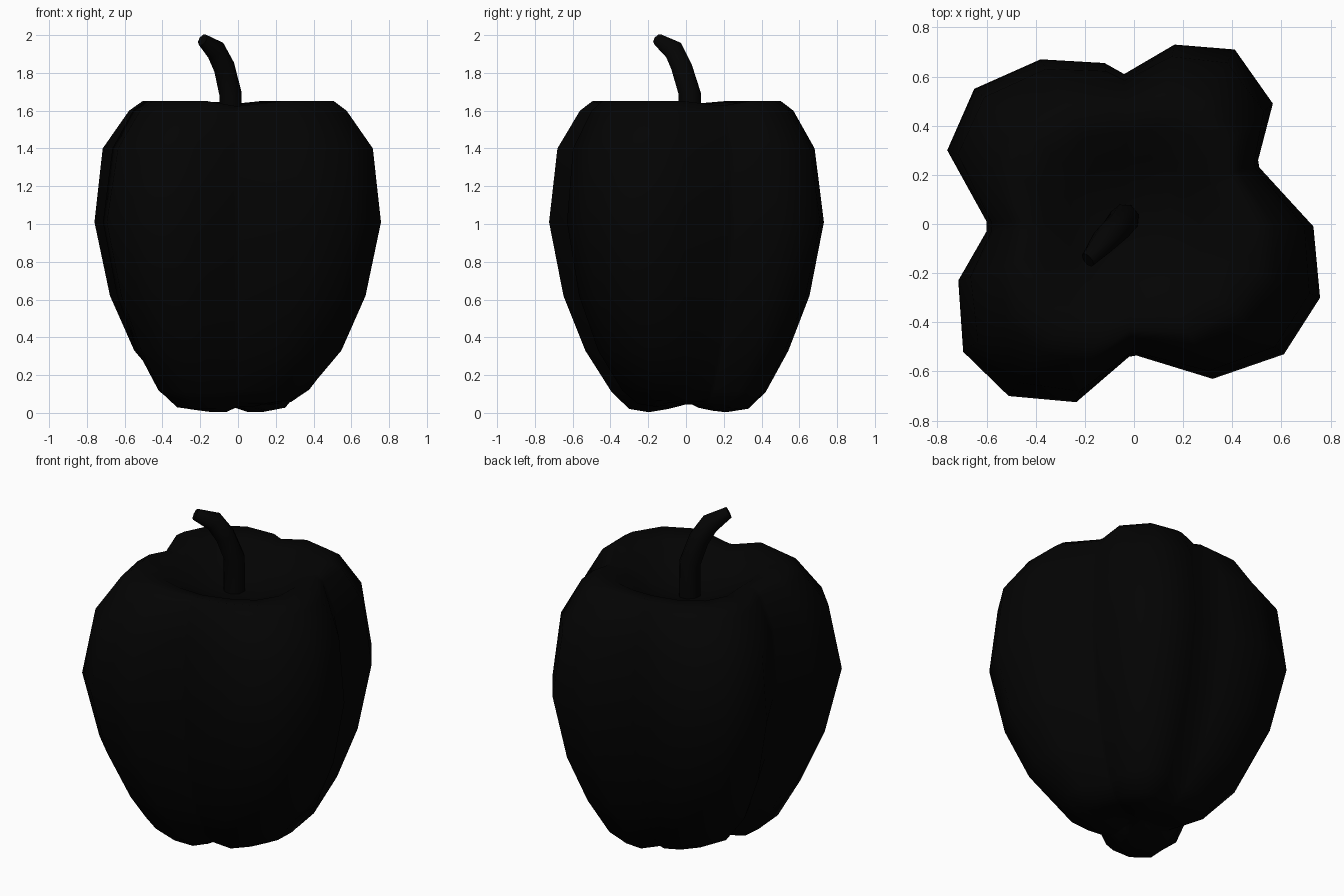
import bpy, bmesh, math
from mathutils import Vector

if "Cube" in bpy.data.objects:
    bpy.data.objects.remove(bpy.data.objects["Cube"])

mat = bpy.data.materials.new("near black")
mat.diffuse_color = (0.001, 0.001, 0.001, 1)
mat.use_nodes = True
mat.node_tree.nodes["Principled BSDF"].inputs["Base Color"].default_value = mat.diffuse_color


def skin(name, rings, start=None, end=None):
    """Bridge rings of points, closing each end with a fan or a cap."""
    bm = bmesh.new()
    vr = [[bm.verts.new(p) for p in ring] for ring in rings]
    n = len(vr[0])
    for a, b in zip(vr, vr[1:]):
        for i in range(n):
            j = (i + 1) % n
            bm.faces.new((a[i], a[j], b[j], b[i]))
    for ring, tip in ((vr[0], start), (vr[-1], end)):
        if tip is None:
            bm.faces.new(ring)
        else:
            c = bm.verts.new(tip)
            for i in range(n):
                bm.faces.new((ring[i], ring[(i + 1) % n], c))
    bmesh.ops.recalc_face_normals(bm, faces=bm.faces)
    me = bpy.data.meshes.new(name)
    bm.to_mesh(me)
    bm.free()
    me.materials.append(mat)
    ob = bpy.data.objects.new(name, me)
    bpy.context.collection.objects.link(ob)
    bpy.context.view_layer.objects.active = ob
    ob.select_set(True)
    bpy.ops.object.shade_smooth_by_angle(angle=math.radians(60))
    ob.select_set(False)
    return ob


# Lobed cross-section at the widest height
outline = [(.73, -.01), (.51, .23), (.505, .26), (.565, .49), (.41, .71), (.165, .73),
           (-.04, .61), (-.12, .655), (-.38, .67), (-.65, .55), (-.76, .30), (-.60, .01),
           (-.60, -.03), (-.715, -.23), (-.695, -.52), (-.51, -.70), (-.235, -.725),
           (-.02, -.54), (.01, -.535), (.32, -.63), (.61, -.53), (.757, -.30)]

# Height, scale, lobe strength, groove offset, diagonal widening, diagonal lift
levels = [(.02, .13, .5, .01, .1, .04), (.003, .27, .8, .02, .12, .05),
          (.02, .41, .8, .02, .11, .045), (.11, .54, .85, .01, .075, .015),
          (.33, .735, .9, 0, .01, 0), (.62, .895, .95, 0, 0, 0), (1.01, 1, 1, 0, 0, 0),
          (1.40, .94, .9, 0, -.01, 0), (1.60, .775, .7, -.01, 0, 0),
          (1.65, .685, .6, -.025, 0, 0), (1.63, .53, .5, -.025, 0, 0),
          (1.555, .36, .4, -.02, 0, 0), (1.505, .20, .2, 0, 0, 0), (1.49, .09, 0, 0, 0, 0)]

rings = []
for z, s, lobe, dz, widen, lift in levels:
    ring = []
    for x, y in outline:
        r = math.hypot(x, y)
        # two opposite lobes reach lower, and the front left one bulges sideways
        a = math.degrees(math.atan2(y, x)) % 360
        q = math.sin(2 * math.radians(a - 20))
        w = q + 1.4 * math.exp(-((a - 205) / 20) ** 2) - .9 * math.exp(-((a - 252) / 20) ** 2)
        k = s * (1 + widen * w) * (.76 + lobe * (r - .76)) / r
        groove = min(1, max(0, (.70 - r) / .15))
        ring.append((x * k, y * k, z + dz * groove + lift * (1 - q) / 2))
    rings.append(ring)
skin("pepper_body", rings, (-.02, .02, .05), (-.04, .02, 1.485))

# Curved tapering stem
path = [(-.04, .02, 1.42, .064), (-.04, .02, 1.69, .062), (-.073, -.023, 1.83, .059),
        (-.118, -.065, 1.92, .056), (-.188, -.147, 1.975, .033)]
side = Vector((.64, -.77, 0)).normalized()
pts = [Vector(p[:3]) for p in path]
rings = []
for i, p in enumerate(pts):
    t = (pts[min(i + 1, len(pts) - 1)] - pts[max(i - 1, 0)]).normalized()
    up = t.cross(side).normalized()
    rings.append([p + path[i][3] * (side * math.cos(a) + up * math.sin(a))
                  for a in (math.tau * (k + .5) / 8 for k in range(8))])
skin("stem", rings)
